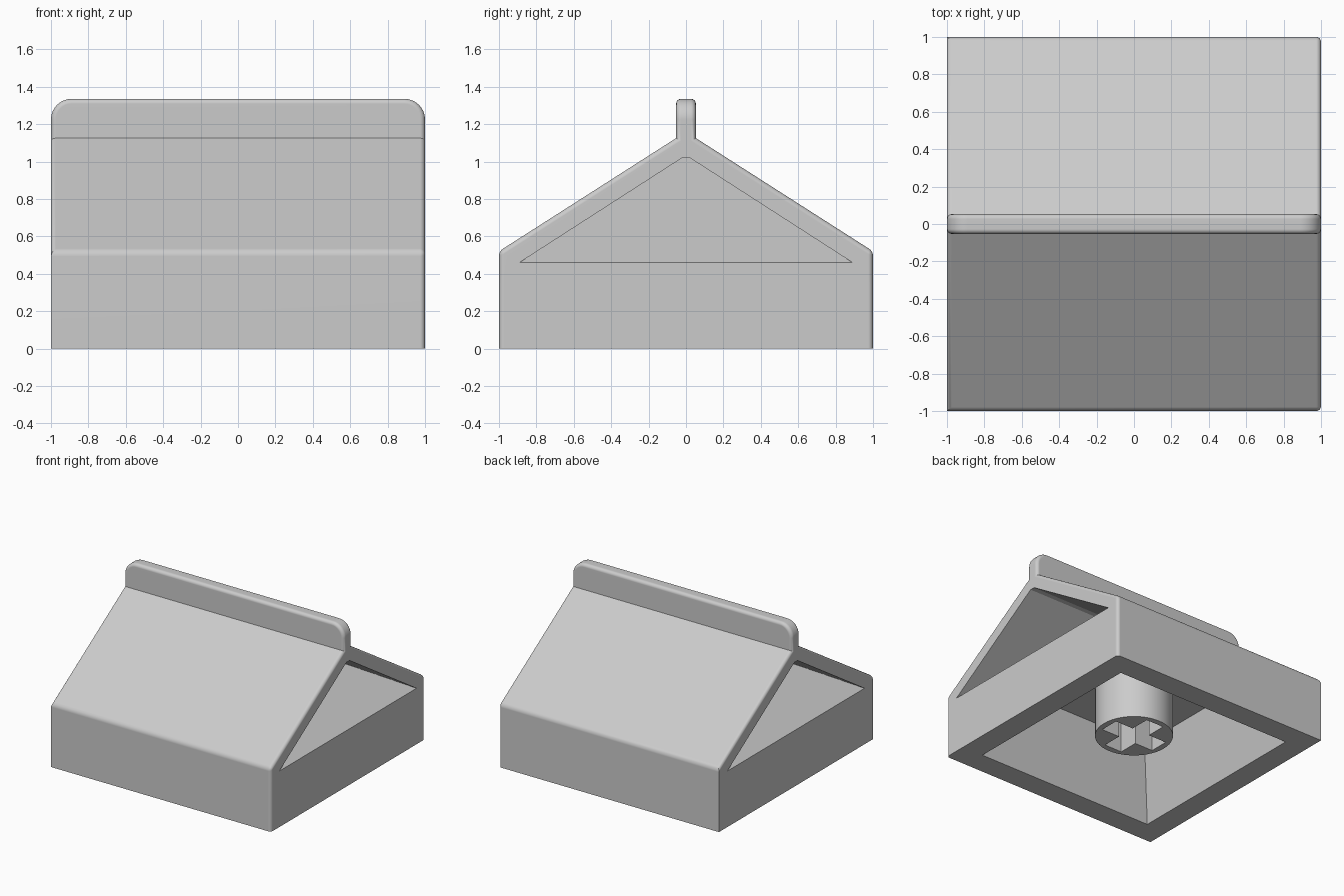
import bpy, bmesh
from math import radians

cube = bpy.data.objects.get("Cube")
if cube:
    bpy.data.objects.remove(cube)

GREY = (0.6, 0.6, 0.6, 1)
mat = bpy.data.materials.new("light grey")
mat.use_nodes = True
mat.diffuse_color = GREY
mat.node_tree.nodes["Principled BSDF"].inputs["Base Color"].default_value = GREY


def loft(loop_a, loop_b):
    """Closed solid between two matching loops of points."""
    bm = bmesh.new()
    a = [bm.verts.new(p) for p in loop_a]
    b = [bm.verts.new(p) for p in loop_b]
    bm.faces.new(a)
    bm.faces.new(b[::-1])
    for i in range(len(a)):
        bm.faces.new((a[i - 1], b[i - 1], b[i], a[i]))
    bmesh.ops.recalc_face_normals(bm, faces=bm.faces)
    return bm


def finish(name, bm):
    bmesh.ops.recalc_face_normals(bm, faces=bm.faces)
    mesh = bpy.data.meshes.new(name)
    bm.to_mesh(mesh)
    bm.free()
    mesh.materials.append(mat)
    ob = bpy.data.objects.new(name, mesh)
    bpy.context.collection.objects.link(ob)
    return ob


def bevel(bm, edges, width, segments):
    bmesh.ops.bevel(bm, geom=edges, offset=width, segments=segments, profile=0.5,
                    affect='EDGES', clamp_overlap=True)


def cut(ob, name, bm):
    """Subtract a solid from the object, then drop the cutter."""
    cutter = finish(name, bm)
    cutter.hide_render = True
    mod = ob.modifiers.new(name, 'BOOLEAN')
    mod.operation = 'DIFFERENCE'
    mod.solver = 'EXACT'
    mod.object = cutter
    bpy.context.view_layer.objects.active = ob
    bpy.ops.object.modifier_apply(modifier=mod.name)
    bpy.data.objects.remove(cutter)


def smooth(ob):
    bpy.ops.object.select_all(action='DESELECT')
    ob.select_set(True)
    bpy.context.view_layer.objects.active = ob
    bpy.ops.object.shade_smooth_by_angle(angle=radians(28))
    mod = ob.modifiers.new("flat_sides", 'WEIGHTED_NORMAL')
    mod.keep_sharp = True


def rect(w, d, z):
    return [(-w, -d, z), (w, -d, z), (w, d, z), (-w, d, z)]


# Gabled body and ridge fin in one profile
FOLD, TOP = 1.125, 1.335
half = [(1, 0), (1, 0.52), (0.053, FOLD), (0.053, TOP)]
outline = half + [(-y, z) for y, z in reversed(half)]
bm = loft([(-1, y, z) for y, z in outline], [(1, y, z) for y, z in outline])

# Large rounds on the fin's upper corners
ends = [e for e in bm.edges
        if all(v.co.z > TOP - 0.01 for v in e.verts)
        and abs(e.verts[0].co.x - e.verts[1].co.x) < 0.01]
bevel(bm, ends, 0.11, 8)

# Soft outer edges; base, fold lines and right-hand uprights stay crisp
soft = []
for e in bm.edges:
    p, q = (v.co for v in e.verts)
    low, high = min(p.z, q.z), max(p.z, q.z)
    at_base = high < 0.01
    fold_line = abs(p.x - q.x) > 1 and abs(low - FOLD) < 0.01 and abs(high - FOLD) < 0.01
    across_fin = low > 1 and abs(p.y - q.y) > 0.05
    upright = low < 0.01 and p.x < 0
    if not (at_base or fold_line or across_fin or upright):
        soft.append(e)
bevel(bm, soft, 0.026, 4)
body = finish("carton_body", bm)

# Folded-in gussets under the roof at both ends
for s, label in ((1, "left"), (-1, "right")):
    mouth = [(-0.89, 0.46), (0.89, 0.46), (0.02, 1.02), (-0.02, 1.02)]
    outer = [(s * 1.1, y, z) for y, z in mouth]
    inner = [(s * (1 if z < 0.5 else 0.1), y, z) for y, z in mouth]
    cut(body, label + "_gusset", loft(outer, inner))

# Tapered hollow underneath
cut(body, "hollow", loft(rect(0.816, 0.816, -0.02), rect(0.65, 0.65, 0.57)))
smooth(body)

# Mounting post with a cross-shaped socket
bm = bmesh.new()
bmesh.ops.create_cone(bm, cap_ends=True, segments=48, radius1=0.294, radius2=0.294, depth=0.47)
bmesh.ops.translate(bm, vec=(0, 0, 0.345), verts=bm.verts)
post = finish("mounting_post", bm)
for name, w, d in (("wide_slot", 0.245, 0.08), ("deep_slot", 0.08, 0.245)):
    cut(post, name, loft(rect(w, d, 0), rect(w, d, 0.55)))
smooth(post)
